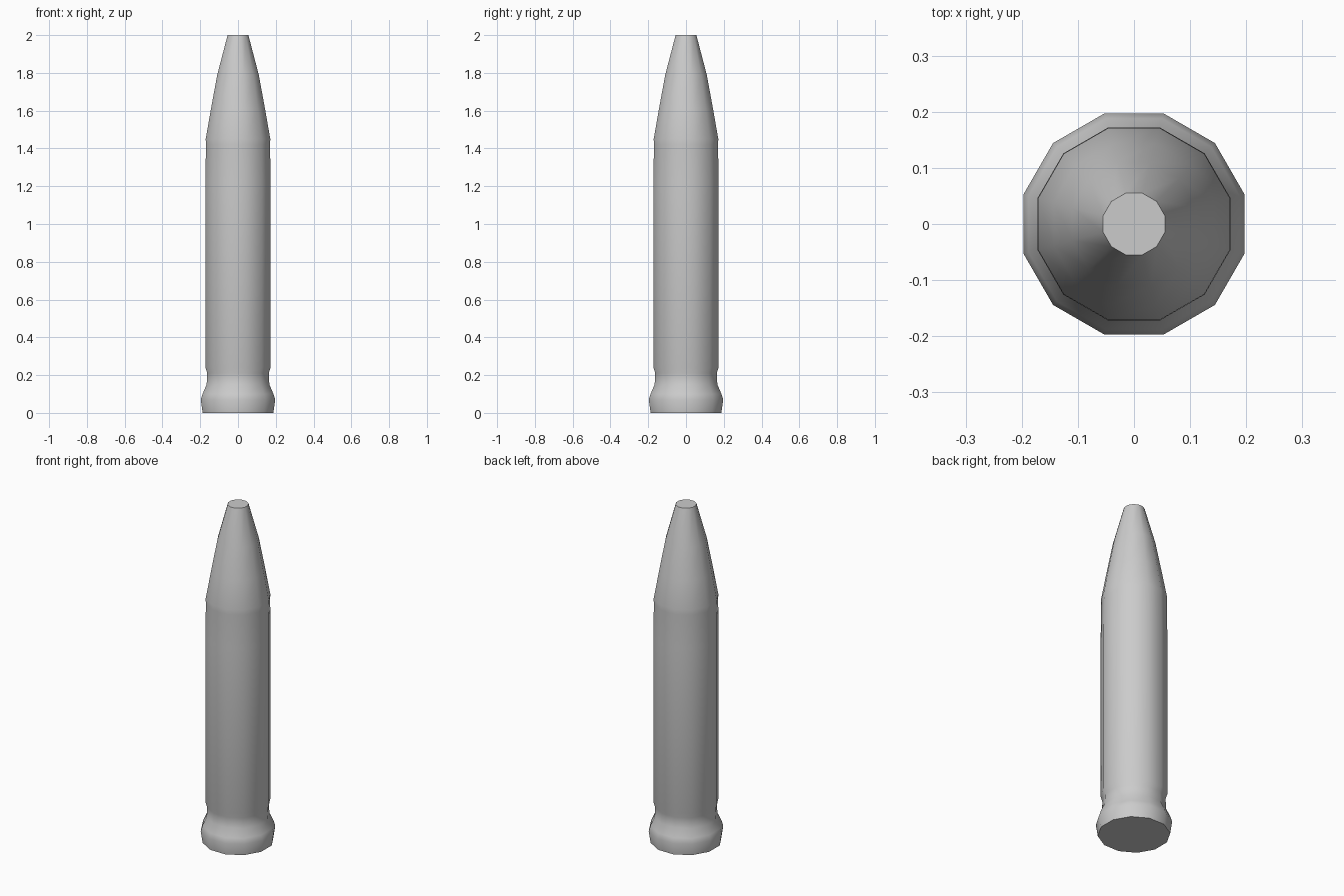
import bpy, bmesh, math

cube = bpy.data.objects.get("Cube")
if cube:
    bpy.data.objects.remove(cube, do_unlink=True)

SIDES = 12
grey = bpy.data.materials.new("plain grey")
grey.use_nodes = True
colour = (0.6, 0.6, 0.6, 1)
grey.diffuse_color = colour
grey.node_tree.nodes["Principled BSDF"].inputs["Base Color"].default_value = colour


def lathe(name, profile, angle):
    """Twelve-sided turned part from (flat-to-centre distance, height) pairs."""
    bm = bmesh.new()
    rings = []
    for r, z in profile:
        big = r / math.cos(math.pi / SIDES)
        rings.append([bm.verts.new((big * math.cos((i + 0.5) * math.tau / SIDES),
                                    big * math.sin((i + 0.5) * math.tau / SIDES), z))
                      for i in range(SIDES)])
    for low, high in zip(rings, rings[1:]):
        for i in range(SIDES):
            j = (i + 1) % SIDES
            bm.faces.new((low[i], low[j], high[j], high[i]))
    bm.faces.new(rings[0][::-1])
    bm.faces.new(rings[-1])
    mesh = bpy.data.meshes.new(name)
    bm.to_mesh(mesh)
    bm.free()
    mesh.materials.append(grey)
    obj = bpy.data.objects.new(name, mesh)
    bpy.context.collection.objects.link(obj)
    bpy.ops.object.select_all(action="DESELECT")
    obj.select_set(True)
    bpy.context.view_layer.objects.active = obj
    bpy.ops.object.shade_smooth_by_angle(angle=math.radians(angle))
    return obj


# Flared base rim, waist groove, straight body and tapered flat-topped nose
lathe("shell", [(0.187, 0), (0.197, 0.07), (0.188, 0.1), (0.166, 0.15),
                (0.163, 0.21), (0.172, 0.24), (0.172, 1.22), (0.17, 1.42),
                (0.171, 1.45), (0.143, 1.61), (0.11, 1.79), (0.055, 2)], 40)
